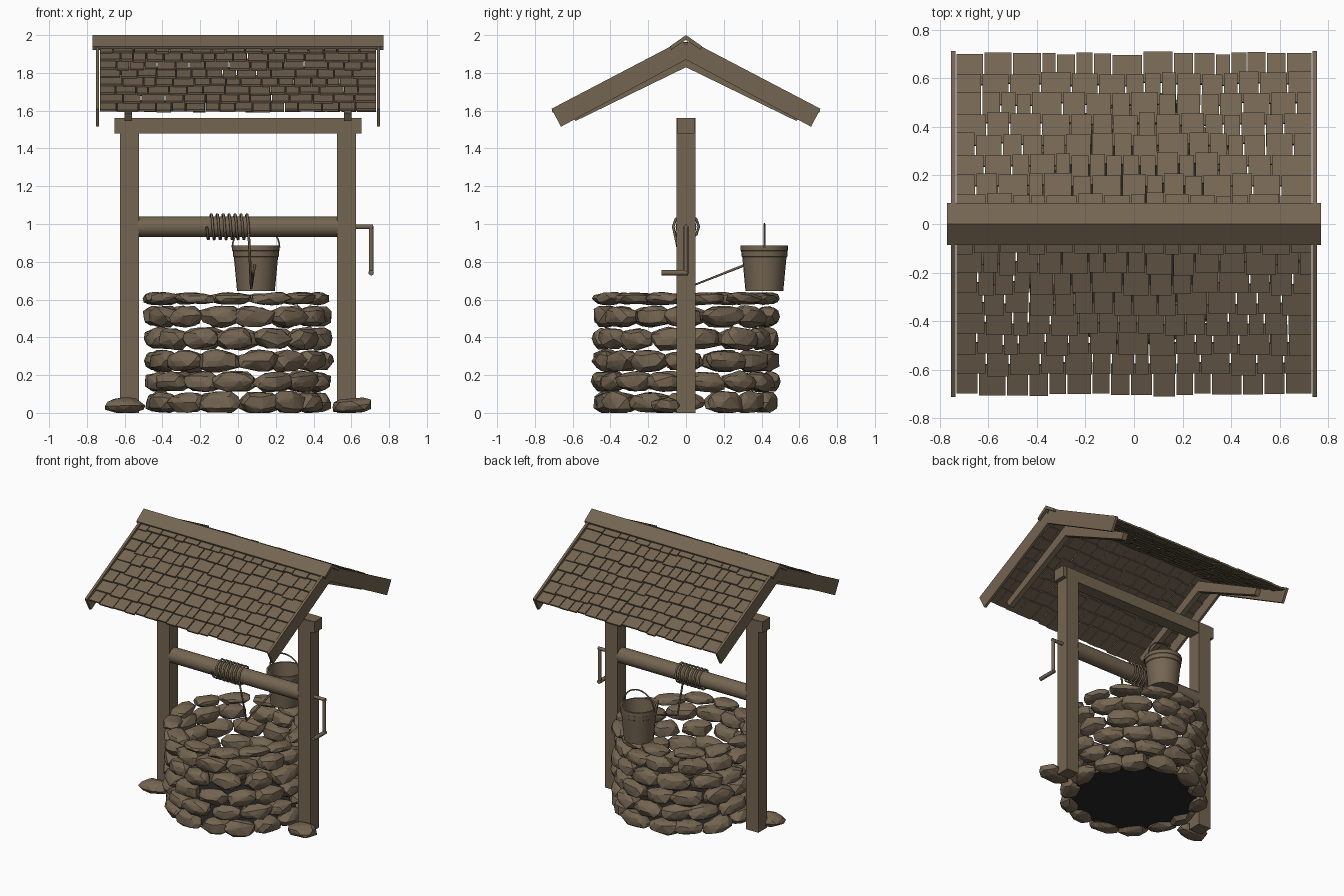
import bpy, bmesh, math, random
from mathutils import Matrix, Vector

random.seed(7)
if "Cube" in bpy.data.objects:
    bpy.data.objects.remove(bpy.data.objects["Cube"])


def material(name, rgb):
    m = bpy.data.materials.new(name)
    m.use_nodes = True
    m.diffuse_color = (*rgb, 1)
    m.node_tree.nodes["Principled BSDF"].inputs["Base Color"].default_value = (*rgb, 1)
    return m


BROWN = material("weathered brown", (0.175, 0.13, 0.083))
DARK = material("well shaft black", (0.02, 0.02, 0.02))


def finish(name, bm, mat=BROWN, smooth=False):
    bmesh.ops.recalc_face_normals(bm, faces=bm.faces)
    mesh = bpy.data.meshes.new(name)
    bm.to_mesh(mesh)
    bm.free()
    mesh.materials.append(mat)
    ob = bpy.data.objects.new(name, mesh)
    bpy.context.collection.objects.link(ob)
    if smooth:
        bpy.ops.object.select_all(action="DESELECT")
        ob.select_set(True)
        bpy.context.view_layer.objects.active = ob
        bpy.ops.object.shade_smooth_by_angle(angle=math.radians(35))
    return ob


def add_box(bm, size, loc, tilt=0.0):
    mat = (Matrix.Translation(loc) @ Matrix.Rotation(tilt, 4, "X")
           @ Matrix.Diagonal((*size, 1)))
    bmesh.ops.create_cube(bm, size=1, matrix=mat)


def box(name, size, loc):
    bm = bmesh.new()
    add_box(bm, size, loc)
    return finish(name, bm)


def chevron(name, half, x0, x1):
    """Extrude a symmetric roof profile, given as its +y half, along x."""
    pts = half + [(-y, z) for y, z in reversed(half) if y > 0]
    bm = bmesh.new()
    face = bm.faces.new([bm.verts.new((x0, y, z)) for y, z in pts])
    ext = bmesh.ops.extrude_face_region(bm, geom=[face])["geom"]
    bmesh.ops.translate(bm, vec=(x1 - x0, 0, 0),
                        verts=[g for g in ext if isinstance(g, bmesh.types.BMVert)])
    return finish(name, bm)


def rod(name, a, b, radius, sides=16):
    a, b = Vector(a), Vector(b)
    turn = (b - a).to_track_quat("Z", "Y").to_matrix().to_4x4()
    bm = bmesh.new()
    bmesh.ops.create_cone(bm, cap_ends=True, segments=sides, radius1=radius, radius2=radius,
                          depth=(b - a).length, matrix=Matrix.Translation((a + b) / 2) @ turn)
    return finish(name, bm, smooth=True)


def wire(name, pts, radius):
    cu = bpy.data.curves.new(name, "CURVE")
    cu.dimensions = "3D"
    cu.bevel_depth = radius
    cu.bevel_resolution = 1
    cu.use_fill_caps = True
    sp = cu.splines.new("POLY")
    sp.points.add(len(pts) - 1)
    for p, co in zip(sp.points, pts):
        p.co = (*co, 1)
    cu.materials.append(BROWN)
    ob = bpy.data.objects.new(name, cu)
    bpy.context.collection.objects.link(ob)


def add_stone(bm, size, loc, angle):
    """Chiselled stone: hull of a jittered, slightly boxy ball."""
    tmp = bmesh.new()
    bmesh.ops.create_icosphere(tmp, subdivisions=2, radius=1)
    place = (Matrix.Translation(loc) @ Matrix.Rotation(angle, 4, "Z")
             @ Matrix.Rotation(random.uniform(-0.08, 0.08), 4, "X")
             @ Matrix.Diagonal((*size, 1)))
    verts = []
    for v in tmp.verts:
        boxy = sum(abs(c) ** 2.6 for c in v.co) ** (-1 / 2.6)
        co = place @ (v.co * boxy * random.uniform(0.78, 1.06))
        co.z = max(co.z, 0)
        verts.append(bm.verts.new(co))
    tmp.free()
    bmesh.ops.convex_hull(bm, input=verts)
    bmesh.ops.delete(bm, geom=[v for v in verts if v.is_valid and not v.link_faces],
                     context="VERTS")


# Stone wall, course by course
courses = [(0.055, 0.062), (0.165, 0.058), (0.275, 0.062),
           (0.393, 0.064), (0.51, 0.062), (0.605, 0.036)]
for i, (z, half_h) in enumerate(courses):
    bm = bmesh.new()
    count = 14 if i < 5 else 13
    step = math.tau / count
    for k in range(count):
        a = (k + i * 0.5 + random.uniform(-0.12, 0.12)) * step
        r = 0.435 + random.uniform(-0.008, 0.008)
        size = (0.065, random.uniform(0.10, 0.125), half_h * random.uniform(0.88, 1.0))
        add_stone(bm, size, (r * math.cos(a), r * math.sin(a), z), a)
    finish(f"stone_course_{i + 1}", bm)

# Dark floor of the shaft
bm = bmesh.new()
bmesh.ops.create_circle(bm, cap_ends=True, segments=32, radius=0.42,
                        matrix=Matrix.Translation((0, 0, 0.03)))
finish("shaft_floor", bm, DARK)

# Posts, foot stones, rafters and bargeboards on both sides
for side, s in (("left", 1), ("right", -1)):
    box(f"{side}_post", (0.10, 0.10, 1.56), (s * 0.575, 0, 0.78))
    bm = bmesh.new()
    add_stone(bm, (0.08, 0.11, 0.042), (s * 0.605, -0.11, 0.038), math.pi / 2)
    finish(f"{side}_foot_stone", bm)
    chevron(f"{side}_rafter", [(0, 1.91), (0.61, 1.588), (0.585, 1.545), (0, 1.83)],
            s * 0.56, s * 0.60)
    chevron(f"{side}_bargeboard",
            [(0, 1.945), (0.02, 1.972), (0.712, 1.61), (0.662, 1.515), (0, 1.87)],
            s * 0.735, s * 0.753)
box("crossbeam", (1.31, 0.09, 0.084), (0, 0, 1.52))

# Shingled roof: overlapping rows of uneven shingles
pitch = math.atan(0.528)
bm = bmesh.new()
rows, expose, length = 8, 0.094, 0.135
for s in (1, -1):
    for row in range(rows):
        low = 0.79 - (rows - 1 - row) * expose
        x = -0.733
        while x < 0.73:
            w = random.uniform(0.06, 0.13)
            if 0.733 - x - w < 0.05:
                w = 0.733 - x
            end = low + random.uniform(-0.008, 0.008)
            d = end - length / 2
            h = random.uniform(-0.002, 0.002)
            loc = (x + w / 2, s * (d * math.cos(pitch) + h * math.sin(pitch)),
                   1.962 - d * math.sin(pitch) + h * math.cos(pitch))
            add_box(bm, (w - 0.006, length, 0.012), loc, -s * (pitch - 0.11))
            x += w
finish("roof_shingles", bm)
chevron("ridge_cap", [(0, 2.0), (0.086, 1.94), (0.078, 1.922), (0, 1.975)], -0.77, 0.77)

# Windlass and crank
rod("windlass_drum", (-0.53, 0, 0.985), (0.53, 0, 0.985), 0.055, 20)
rod("crank_shaft", (0.60, 0, 0.985), (0.715, 0, 0.985), 0.012)
rod("crank_arm", (0.705, 0, 0.99), (0.705, 0, 0.735), 0.012)
rod("crank_grip", (0.705, 0.01, 0.742), (0.705, -0.13, 0.742), 0.014)

# Rope: coils on the drum, then a slack length to the bucket
turns, seg = 7, 10
rope = []
for k in range(turns * seg + 1):
    a = math.pi + math.tau * k / seg
    rope.append((-0.165 + 0.22 * k / (turns * seg), 0.068 * math.cos(a),
                 0.985 + 0.068 * math.sin(a)))
rope += [(0.07, 0, 0.66), (0.09, 0.33, 0.79)]
wire("rope", rope, 0.007)

# Bucket with rim bands, hollow inside
profile = [(0, 0.645), (0.10, 0.645), (0.117, 0.825), (0.121, 0.828), (0.123, 0.858),
           (0.126, 0.86), (0.126, 0.887), (0.113, 0.887), (0.092, 0.665), (0, 0.665)]
bm = bmesh.new()
ring = [bm.verts.new((r, 0, z)) for r, z in profile]
edges = [bm.edges.new(pair) for pair in zip(ring, ring[1:])]
bmesh.ops.spin(bm, geom=ring + edges, cent=(0, 0, 0), axis=(0, 0, 1),
               angle=math.tau, steps=24)
bmesh.ops.remove_doubles(bm, verts=bm.verts, dist=0.0005)
bmesh.ops.translate(bm, vec=(0.095, 0.415, 0), verts=bm.verts)
finish("bucket", bm, smooth=True)
wire("bucket_handle", [(0.095 + 0.125 * math.cos(math.pi * k / 16), 0.415,
                        0.875 + 0.125 * math.sin(math.pi * k / 16)) for k in range(17)], 0.005)
